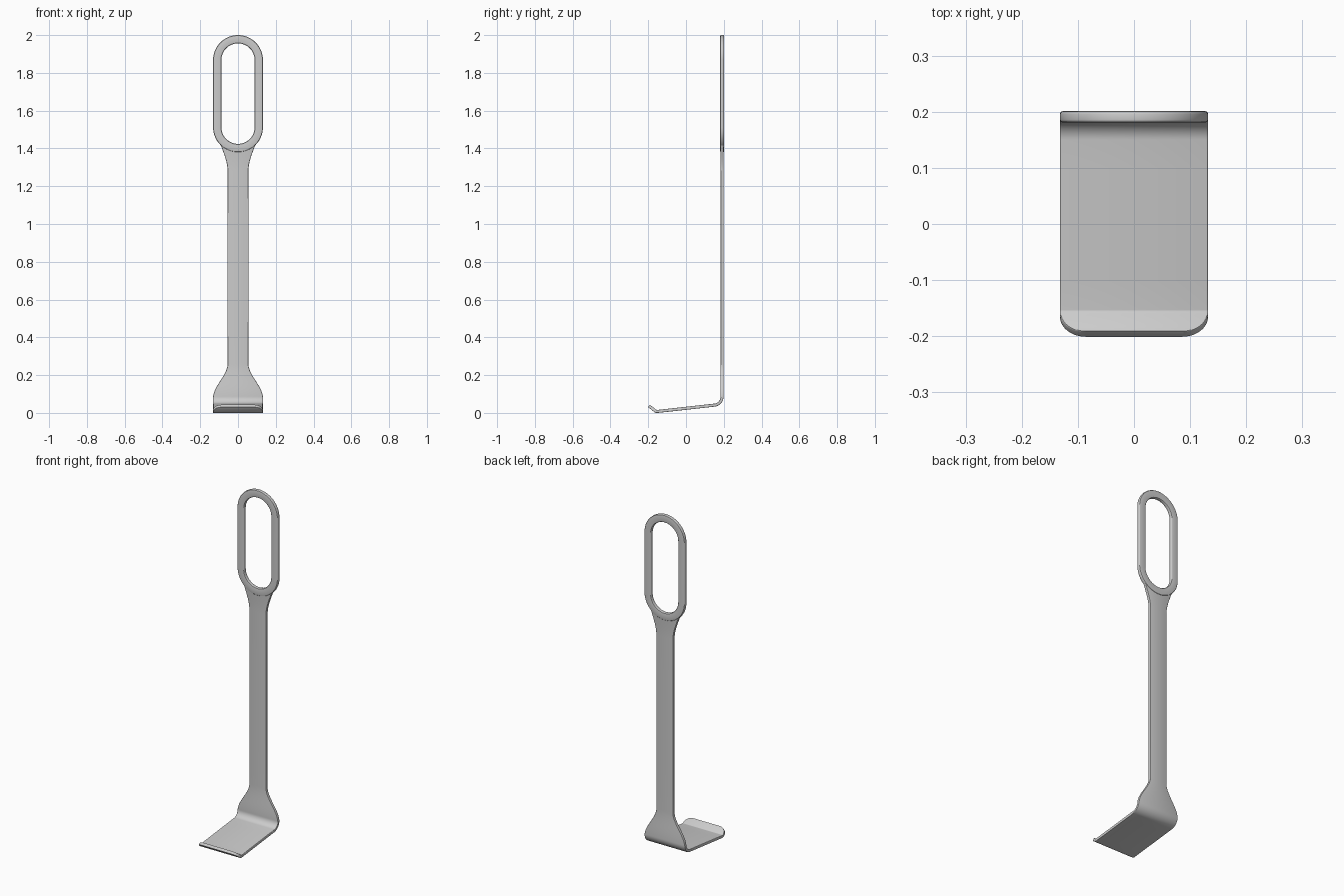
import bpy, bmesh, math
from mathutils import Vector

if "Cube" in bpy.data.objects:
    bpy.data.objects.remove(bpy.data.objects["Cube"])


def loft(name, rings, closed):
    """Skin a list of equal-sized point loops into a solid."""
    bm = bmesh.new()
    vs = [[bm.verts.new(p) for p in r] for r in rings]
    n, m = len(vs), len(vs[0])
    for i in range(n if closed else n - 1):
        a, b = vs[i], vs[(i + 1) % n]
        for j in range(m):
            k = (j + 1) % m
            bm.faces.new((a[j], a[k], b[k], b[j]))
    if not closed:
        bm.faces.new(vs[0])
        bm.faces.new(vs[-1])
    bmesh.ops.recalc_face_normals(bm, faces=bm.faces)
    me = bpy.data.meshes.new(name)
    bm.to_mesh(me)
    bm.free()
    ob = bpy.data.objects.new(name, me)
    bpy.context.collection.objects.link(ob)
    bpy.ops.object.select_all(action='DESELECT')
    ob.select_set(True)
    bpy.context.view_layer.objects.active = ob
    bpy.ops.object.shade_smooth_by_angle(angle=math.radians(30))
    return ob


def section(w, h, c):
    """Flat bar section with softened corners (half width, half thickness)."""
    pts = []
    for sx, sy, a0 in ((1, 1, 0), (-1, 1, 90), (-1, -1, 180), (1, -1, 270)):
        for k in range(4):
            a = math.radians(a0 + 30 * k)
            pts.append((sx * (w - c) + c * math.cos(a), sy * (h - c) + c * math.sin(a)))
    return pts


def fillet(a, b, c, r, steps):
    """Arc points rounding corner b."""
    u, v = (a - b).normalized(), (c - b).normalized()
    half = u.angle(v) / 2
    centre = b + (u + v).normalized() * r / math.sin(half)
    s = b + u * r / math.tan(half) - centre
    e = b + v * r / math.tan(half) - centre
    return [centre + (s.lerp(e, i / steps)).normalized() * r for i in range(steps + 1)]


def line(a, b, n):
    return [a.lerp(b, i / n) for i in range(1, n)]


def smooth(t):
    t = min(1, max(0, t))
    return t * t * (3 - 2 * t)


def half_width(y, z):
    if y < -0.162:                       # rounded lip corners
        t = min(1, (-0.162 - y) / 0.034)
        return 0.132 - 0.043 * (1 - math.sqrt(1 - t * t))
    if z > 1.28:                         # flare into the handle
        t = (z - 1.28) / 0.135
        return 0.055 + 0.035 * (t * t * (1.6 - 0.6 * t))
    return 0.132 - 0.077 * smooth((z - 0.08) / 0.18)


# Bent strip: shank, foot and lip in one sweep down the side profile
T = 0.008
A, B, C, D = (Vector(p) for p in ((0.191, 1.415), (0.191, 0.0455), (-0.158, 0.007), (-0.196, 0.037)))
bend1, bend2 = fillet(A, B, C, 0.045, 10), fillet(B, C, D, 0.015, 6)
path = [Vector((0.191, 1.415 - 0.135 * i / 10)) for i in range(11)]
path += line(path[-1], Vector((0.191, 0.26)), 4)
path += [Vector((0.191, 0.26 - 0.17 * i / 16)) for i in range(17)] + bend1
path += line(bend1[-1], bend2[0], 6) + bend2
path += [bend2[-1].lerp(D, math.sin(math.pi / 2 * i / 10)) for i in range(1, 11)]

rings = []
for i, p in enumerate(path):
    d = (path[min(i + 1, len(path) - 1)] - path[max(i - 1, 0)]).normalized()
    nrm = Vector((-d.y, d.x))
    rings.append([(x, p.x + nrm.x * o, p.y + nrm.y * o)
                  for x, o in section(half_width(p.x, p.y), T, 0.003)])
loft("shank_and_foot", rings, False)

# Handle: slotted loop, flat bar swept round a stadium path
R, rings = 0.110, []
for cz, start in ((1.868, 0), (1.512, math.pi)):
    for i in range(33):
        a = start + math.pi * i / 32
        rings.append([((R + u) * math.cos(a), 0.191 + o, cz + (R + u) * math.sin(a))
                      for u, o in section(0.022, 0.010, 0.005)])
loft("handle_loop", rings, True)
